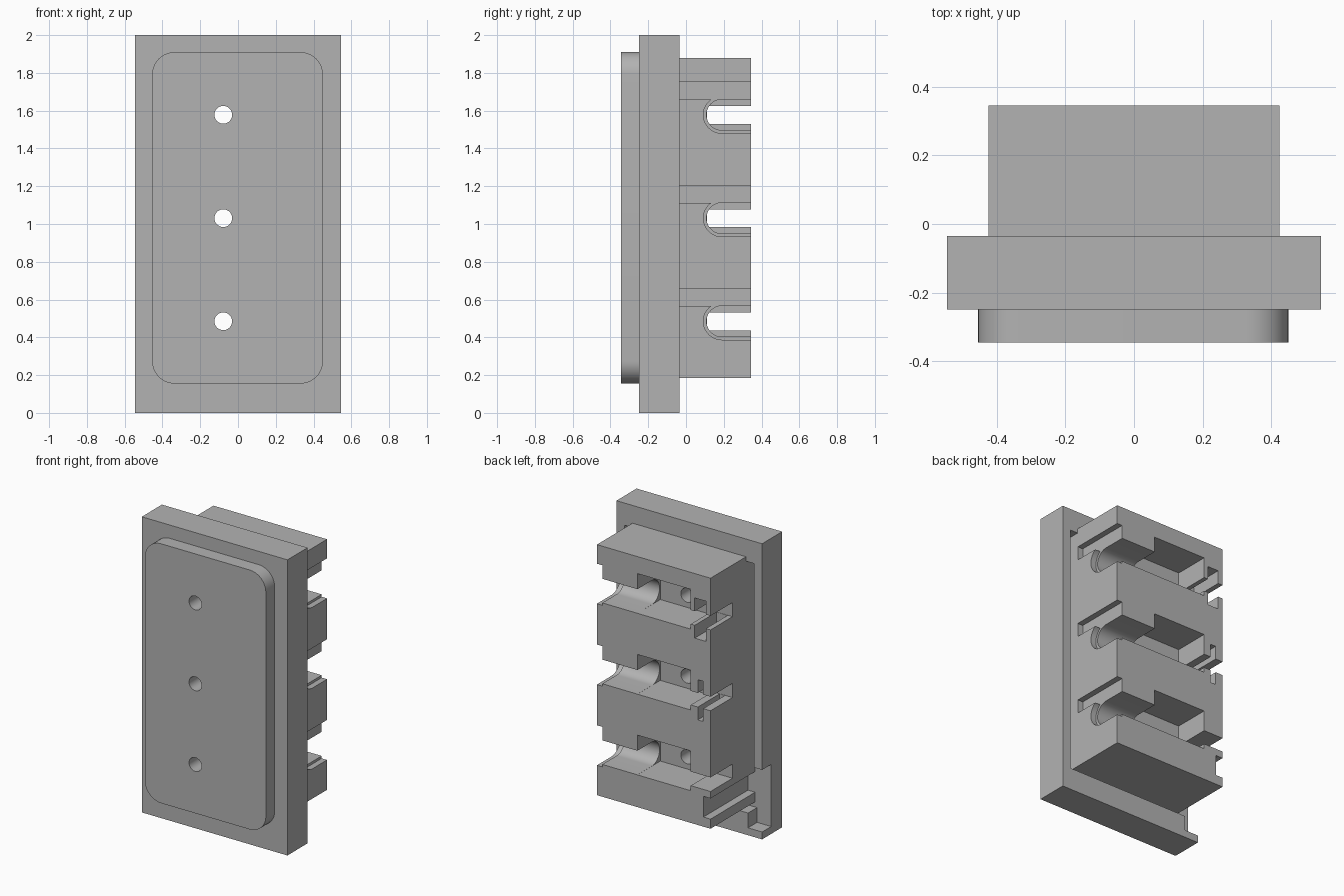
import bpy, bmesh, math
from mathutils import Matrix, Vector

cube = bpy.data.objects.get("Cube")
if cube:
    bpy.data.objects.remove(cube, do_unlink=True)

grey = bpy.data.materials.new("plain_grey")
grey.use_nodes = True
colour = (0.45, 0.45, 0.45, 1)
grey.diffuse_color = colour
grey.node_tree.nodes["Principled BSDF"].inputs["Base Color"].default_value = colour


def finish(name, bm):
    bmesh.ops.recalc_face_normals(bm, faces=bm.faces)
    mesh = bpy.data.meshes.new(name)
    bm.to_mesh(mesh)
    bm.free()
    mesh.materials.append(grey)
    obj = bpy.data.objects.new(name, mesh)
    bpy.context.collection.objects.link(obj)
    return obj


def box(name, x, y, z):
    bm = bmesh.new()
    bmesh.ops.create_cube(bm, size=1)
    for v in bm.verts:
        v.co = Vector([(a + b) / 2 + c * (b - a) for c, (a, b) in zip(v.co, (x, y, z))])
    return finish(name, bm)


def prism(name, outline, direction):
    """Extrude a closed outline along a direction."""
    bm = bmesh.new()
    face = bm.faces.new([bm.verts.new(p) for p in outline])
    new = bmesh.ops.extrude_face_region(bm, geom=[face])["geom"]
    bmesh.ops.translate(bm, vec=direction, verts=[g for g in new if isinstance(g, bmesh.types.BMVert)])
    return finish(name, bm)


def rod(name, x, z, radius, y0, y1):
    ring = [math.tau * i / 32 for i in range(32)]
    return prism(name, [(x + radius * math.cos(a), y0, z + radius * math.sin(a)) for a in ring],
                 (0, y1 - y0, 0))


def u_slot(name, x0, x1, z, radius, y_mid=0.19, y_end=0.45):
    """Round-bottomed channel running along x and open at the back."""
    arc = [math.pi / 2 + math.pi * i / 20 for i in range(21)]
    pts = [(x0, y_mid + radius * math.cos(a), z + radius * math.sin(a)) for a in arc]
    pts += [(x0, y_end, z - radius), (x0, y_end, z + radius)]
    return prism(name, pts, (x1 - x0, 0, 0))


def cut(obj, cutters):
    for c in cutters:
        mod = obj.modifiers.new("cut", 'BOOLEAN')
        mod.operation = 'DIFFERENCE'
        mod.solver = 'EXACT'
        mod.object = c
    bpy.context.view_layer.update()
    graph = bpy.context.evaluated_depsgraph_get()
    mesh = bpy.data.meshes.new_from_object(obj.evaluated_get(graph))
    obj.modifiers.clear()
    obj.data = mesh
    for c in cutters:
        bpy.data.objects.remove(c, do_unlink=True)


def smooth(obj):
    bpy.ops.object.select_all(action='DESELECT')
    obj.select_set(True)
    bpy.context.view_layer.objects.active = obj
    bpy.ops.object.shade_smooth_by_angle(angle=math.radians(30))


ROWS = (1.578, 1.031, 0.485)
HOLE_X = -0.078


def holes():
    return [rod("hole_cutter", HOLE_X, z, 0.047, -0.5, 0.2) for z in ROWS]


# Rounded front pad
pad_pts = []
r = 0.12
for cx, cz, start in ((0.33, 1.79, 0), (-0.335, 1.79, 90), (-0.335, 0.275, 180), (0.33, 0.275, 270)):
    for i in range(11):
        a = math.radians(start + 9 * i)
        pad_pts.append((cx + r * math.cos(a), -0.345, cz + r * math.sin(a)))
front_pad = prism("front_pad", pad_pts, (0, 0.095, 0))
cut(front_pad, holes())

# Base plate with a rear recess and a side outlet
base_plate = box("base_plate", (-0.545, 0.545), (-0.25, -0.035), (0, 2))
cut(base_plate, holes() + [
    box("recess_cutter", (-0.485, 0.485), (-0.132, 0.1), (0.15, 1.85)),
    box("outlet_cutter", (-0.7, -0.44), (-0.132, 0.1), (0.05, 0.47))])

# Rear block with three rows of channels and pockets
rear_block = box("rear_block", (-0.425, 0.425), (-0.137, 0.345), (0.185, 1.88))
cutters = holes()
for z in ROWS:
    cutters += [
        box("pocket_cutter", (-0.277, 0.122), (0.1, 0.45), (z - 0.082, z + 0.187)),
        u_slot("channel_cutter", 0.05, 0.6, z, 0.0815),
        u_slot("collar_cutter", 0.385, 0.6, z, 0.098),
        box("side_groove_cutter", (0.385, 0.6), (-0.034, 0.45), (z + 0.08, z + 0.173)),
        box("side_slot_cutter", (-0.6, -0.2), (0.11, 0.45), (z - 0.048, z + 0.047))]
# Key pockets differ from row to row
for z, x0, x1 in ((ROWS[0], -0.39, -0.307), (ROWS[1], -0.37, -0.33)):
    cutters.append(box("key_cutter", (x0, x1), (0.112, 0.45), (z - 0.135, z + 0.137)))
cutters.append(box("outer_groove_cutter", (-0.6, -0.372), (-0.2, 0.45), (0.25, 0.39)))
cut(rear_block, cutters)

for part in (front_pad, base_plate, rear_block):
    smooth(part)
